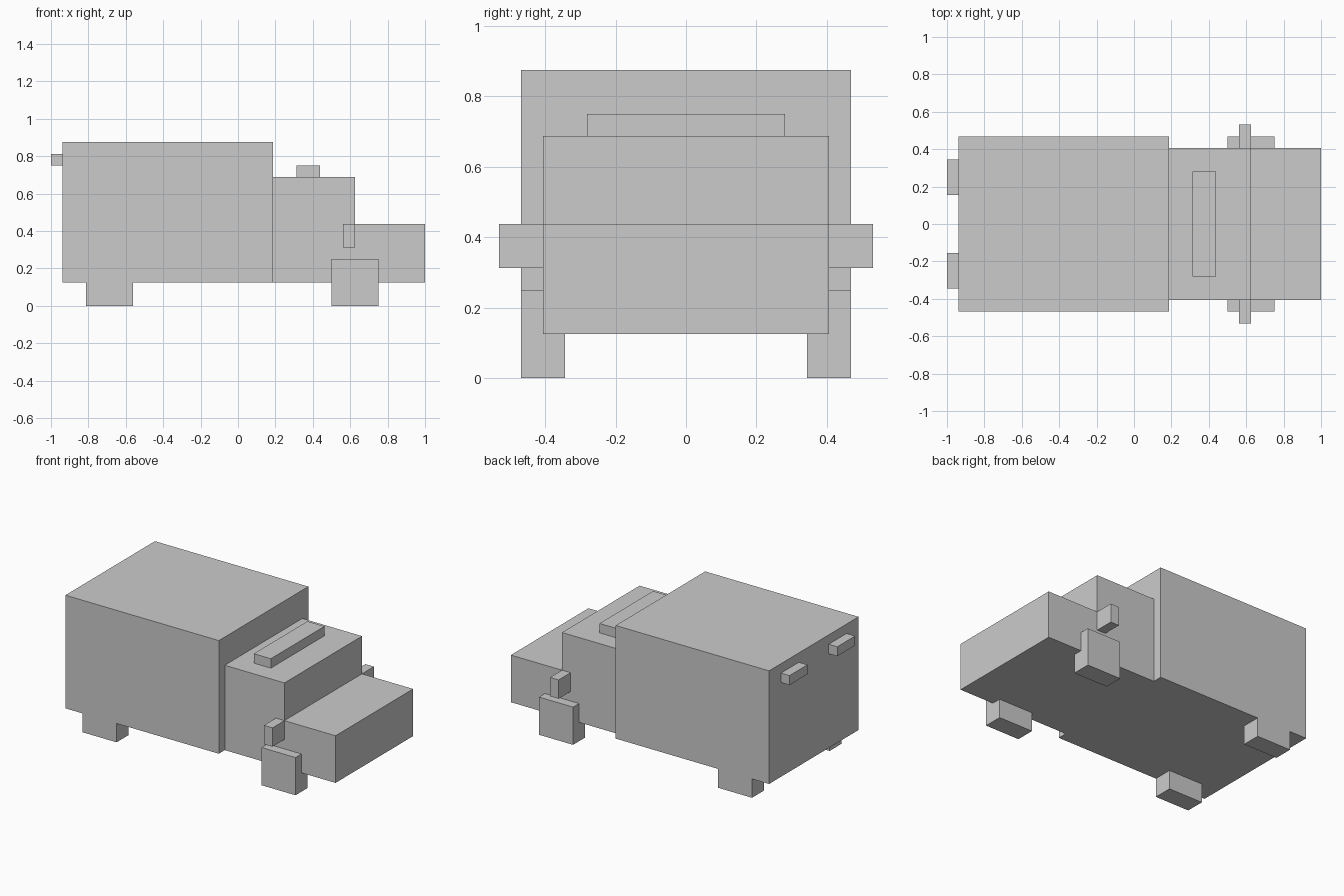
import bpy
import bmesh

if "Cube" in bpy.data.objects:
    bpy.data.objects.remove(bpy.data.objects["Cube"])

U = 1 / 16  # the whole model sits on a grid of sixteenths


def prism(name, profile, y0, y1):
    """Extrude an x/z profile (in grid units) along y."""
    bm = bmesh.new()
    face = bm.faces.new([bm.verts.new((x * U, y0 * U, z * U)) for x, z in profile])
    ext = bmesh.ops.extrude_face_region(bm, geom=[face])
    verts = [v for v in ext["geom"] if isinstance(v, bmesh.types.BMVert)]
    bmesh.ops.translate(bm, verts=verts, vec=(0, (y1 - y0) * U, 0))
    bmesh.ops.recalc_face_normals(bm, faces=bm.faces)
    mesh = bpy.data.meshes.new(name)
    bm.to_mesh(mesh)
    bm.free()
    obj = bpy.data.objects.new(name, mesh)
    bpy.context.collection.objects.link(obj)
    return obj


def box(name, x, y, z):
    return prism(name, [(x[0], z[0]), (x[1], z[0]), (x[1], z[1]), (x[0], z[1])], *y)


def box_pair(name, x, y, z):
    """Box mirrored to the other side of the truck."""
    obj = box(name, x, y, z)
    obj.modifiers.new("Mirror", "MIRROR").use_axis = (False, True, False)
    return obj


# Cargo box
box("cargo_box", (-15, 3), (-7.5, 7.5), (2, 14))

# Cab and hood share one stepped profile
prism("cab_and_hood", [(3, 2), (16, 2), (16, 7), (10, 7), (10, 11), (3, 11)], -6.5, 6.5)

# Roof light bar
box("roof_light_bar", (5, 7), (-4.5, 4.5), (11, 12))

# Side mirrors
box_pair("side_mirrors", (9, 10), (6.5, 8.5), (5, 7))

# Wheels: the front pair rises outside the cab, the rear pair sits under the box
box_pair("front_wheels", (8, 12), (5.5, 7.5), (0, 4))
box_pair("rear_wheels", (-13, -9), (5.5, 7.5), (0, 2))

# Rear lights
box_pair("rear_lights", (-16, -15), (2.5, 5.5), (12, 13))
